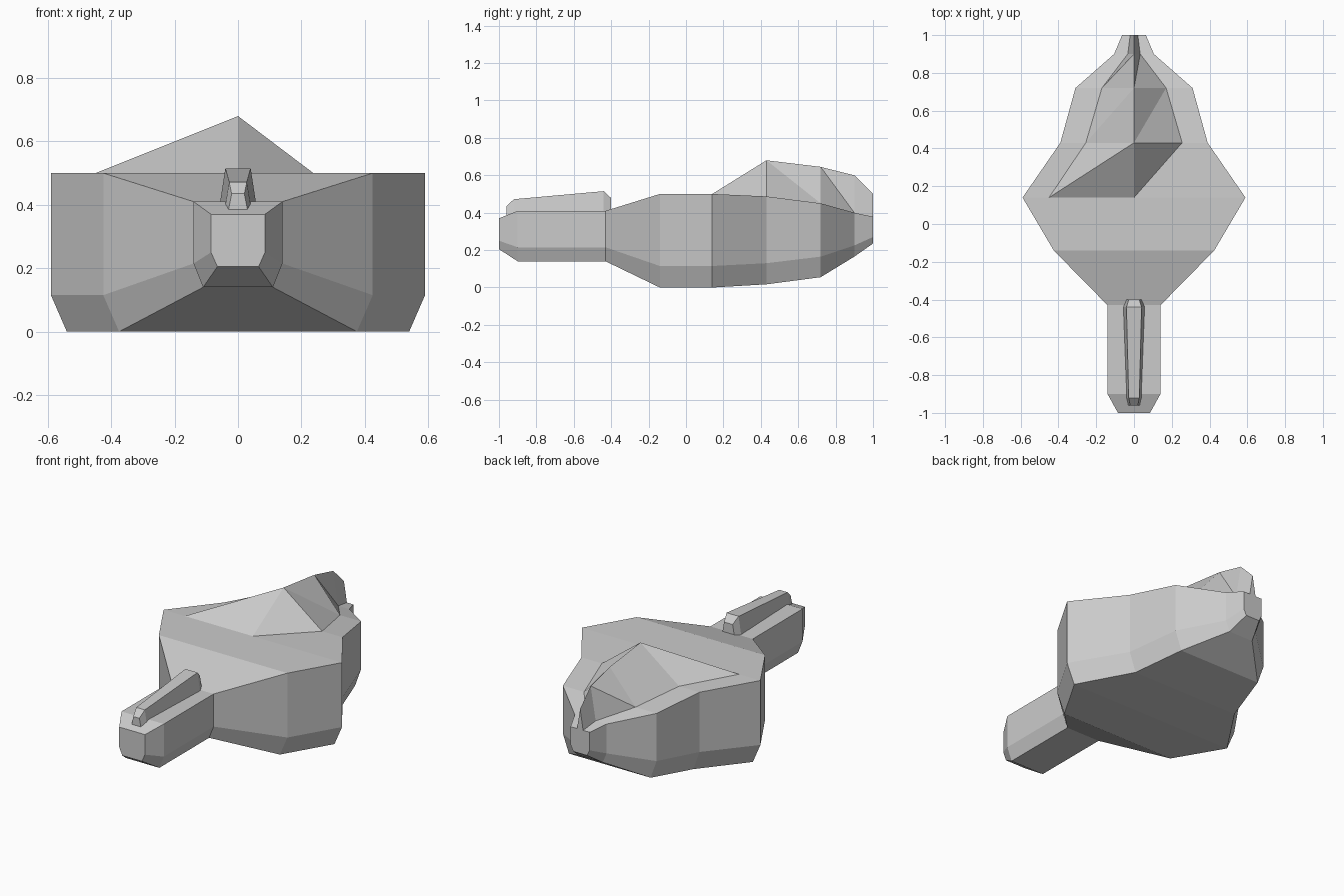
import bpy, bmesh

if "Cube" in bpy.data.objects:
    bpy.data.objects.remove(bpy.data.objects["Cube"])


def loft(name, rings, split=()):
    """Skin rings of points; columns in split are cut along one fixed diagonal."""
    bm = bmesh.new()
    rows = [[bm.verts.new(p) for p in ring] for ring in rings]
    n = len(rows[0])
    for a, b in zip(rows, rows[1:]):
        for k in range(n):
            m = (k + 1) % n
            if k in split:
                bm.faces.new((a[k], a[m], b[m]))
                bm.faces.new((a[k], b[m], b[k]))
            else:
                bm.faces.new((a[k], a[m], b[m], b[k]))
    bm.faces.new(rows[0])
    bm.faces.new(rows[-1])
    bmesh.ops.recalc_face_normals(bm, faces=bm.faces)
    mesh = bpy.data.meshes.new(name)
    bm.to_mesh(mesh)
    bm.free()
    obj = bpy.data.objects.new(name, mesh)
    bpy.context.collection.objects.link(obj)
    return obj


def hull_ring(y, side, deck, inner, ridge, chine, keel, floor):
    return [(-side, y, deck), (-inner, y, deck), (0, y, ridge), (inner, y, deck),
            (side, y, deck), (side, y, chine), (keel, y, floor),
            (-keel, y, floor), (-side, y, chine)]


# Hull with raised ridge: y, half width, deck z, ridge foot, ridge z, chine z, keel half width, floor z
stations = [
    (-1.00, 0.085, 0.37, 0.06, 0.37, 0.25, 0.065, 0.205),
    (-0.90, 0.14, 0.41, 0.10, 0.41, 0.215, 0.11, 0.14),
    (-0.43, 0.14, 0.41, 0.10, 0.41, 0.215, 0.11, 0.14),
    (-0.14, 0.425, 0.50, 0.32, 0.50, 0.115, 0.375, 0.0),
    (0.14, 0.59, 0.50, 0.45, 0.50, 0.115, 0.54, 0.0),
    (0.43, 0.39, 0.487, 0.255, 0.68, 0.13, 0.35, 0.017),
    (0.72, 0.31, 0.45, 0.17, 0.645, 0.165, 0.27, 0.055),
    (0.90, 0.105, 0.40, 0.033, 0.60, 0.225, 0.08, 0.165),
    (1.00, 0.063, 0.378, 0.02, 0.50, 0.27, 0.045, 0.235),
]
loft("hull", [hull_ring(*s) for s in stations], split=(1, 2))

# Tapered spine on the nose: y, top half width, foot half width, top z
spine = [
    (-0.96, 0.02, 0.03, 0.435),
    (-0.92, 0.028, 0.042, 0.472),
    (-0.44, 0.04, 0.06, 0.515),
    (-0.40, 0.028, 0.045, 0.478),
]
loft("nose_spine", [[(-t, y, z), (t, y, z), (f, y, 0.385), (-f, y, 0.385)]
                    for y, t, f, z in spine])
